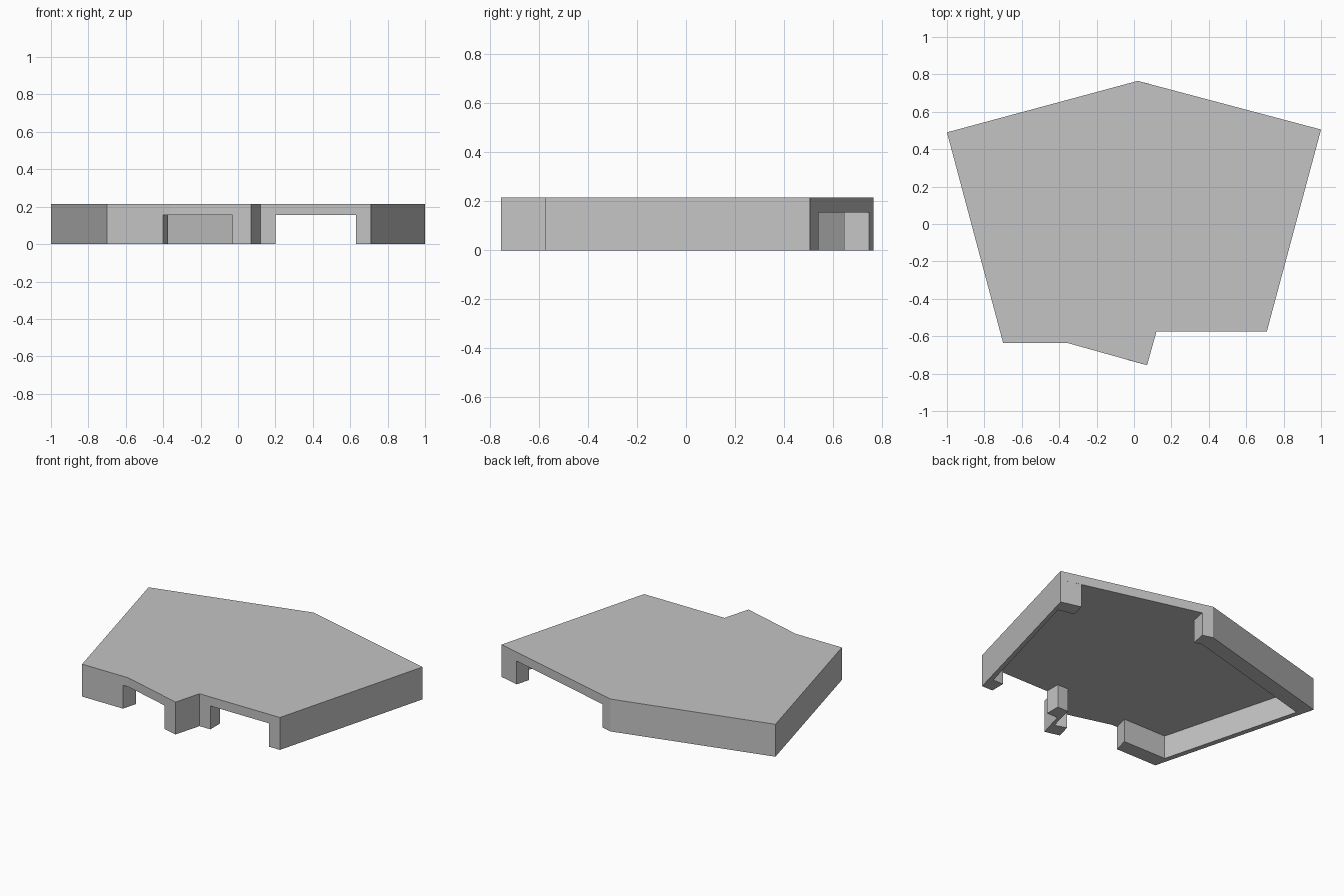
import bpy
import bmesh

cube = bpy.data.objects.get("Cube")
if cube:
    bpy.data.objects.remove(cube, do_unlink=True)

HEIGHT, CEILING = 0.215, 0.155

# Single plain grey
grey = bpy.data.materials.new("plain_grey")
grey.use_nodes = True
grey.diffuse_color = (0.55, 0.55, 0.55, 1)
grey.node_tree.nodes["Principled BSDF"].inputs["Base Color"].default_value = grey.diffuse_color


def prism(name, outline, bottom, top):
    """Extrude a plan outline between two heights."""
    bm = bmesh.new()
    base = bm.faces.new([bm.verts.new((x, y, bottom)) for x, y in outline])
    extruded = bmesh.ops.extrude_face_region(bm, geom=[base], use_keep_orig=True)
    for item in extruded["geom"]:
        if isinstance(item, bmesh.types.BMVert):
            item.co.z = top
    bmesh.ops.recalc_face_normals(bm, faces=bm.faces)
    mesh = bpy.data.meshes.new(name)
    bm.to_mesh(mesh)
    bm.free()
    mesh.materials.append(grey)
    obj = bpy.data.objects.new(name, mesh)
    bpy.context.collection.objects.link(obj)
    return obj


# Corners shared by the roof and the walls
back_tip, back_west, back_east = (0.02, 0.765), (-1, 0.49), (1, 0.505)
front_west, front_east = (-0.7, -0.635), (0.71, -0.575)
step_inner, step_tip = (0.12, -0.575), (0.07, -0.755)

# Flat roof plate
prism("roof_plate", [back_west, front_west, (-0.36, -0.635), step_tip,
                     step_inner, front_east, back_east, back_tip], CEILING, HEIGHT)

# Thick back wall, thin west wall and short front return
prism("west_walls", [(0.09, 0.747), back_tip, back_west, front_west,
                     (-0.4, -0.635), (-0.373, -0.535), (-0.69, -0.535),
                     (-0.94, 0.4), (0.02, 0.66), (0.07, 0.645)], 0, CEILING)

# Thin east wall with a thick return at each end
prism("east_walls", [(0.865, 0.54), back_east, front_east, (0.63, -0.575),
                     (0.63, -0.475), (0.705, -0.475), (0.95, 0.42),
                     (0.84, 0.445)], 0, CEILING)

# Stepped front pier between the two front openings
prism("front_pier", [(0.2, -0.575), (0.2, -0.475), (0.12, -0.475), (0.1, -0.56),
                     (0.075, -0.655), (-0.003, -0.63), (-0.03, -0.728),
                     step_tip, step_inner], 0, CEILING)
